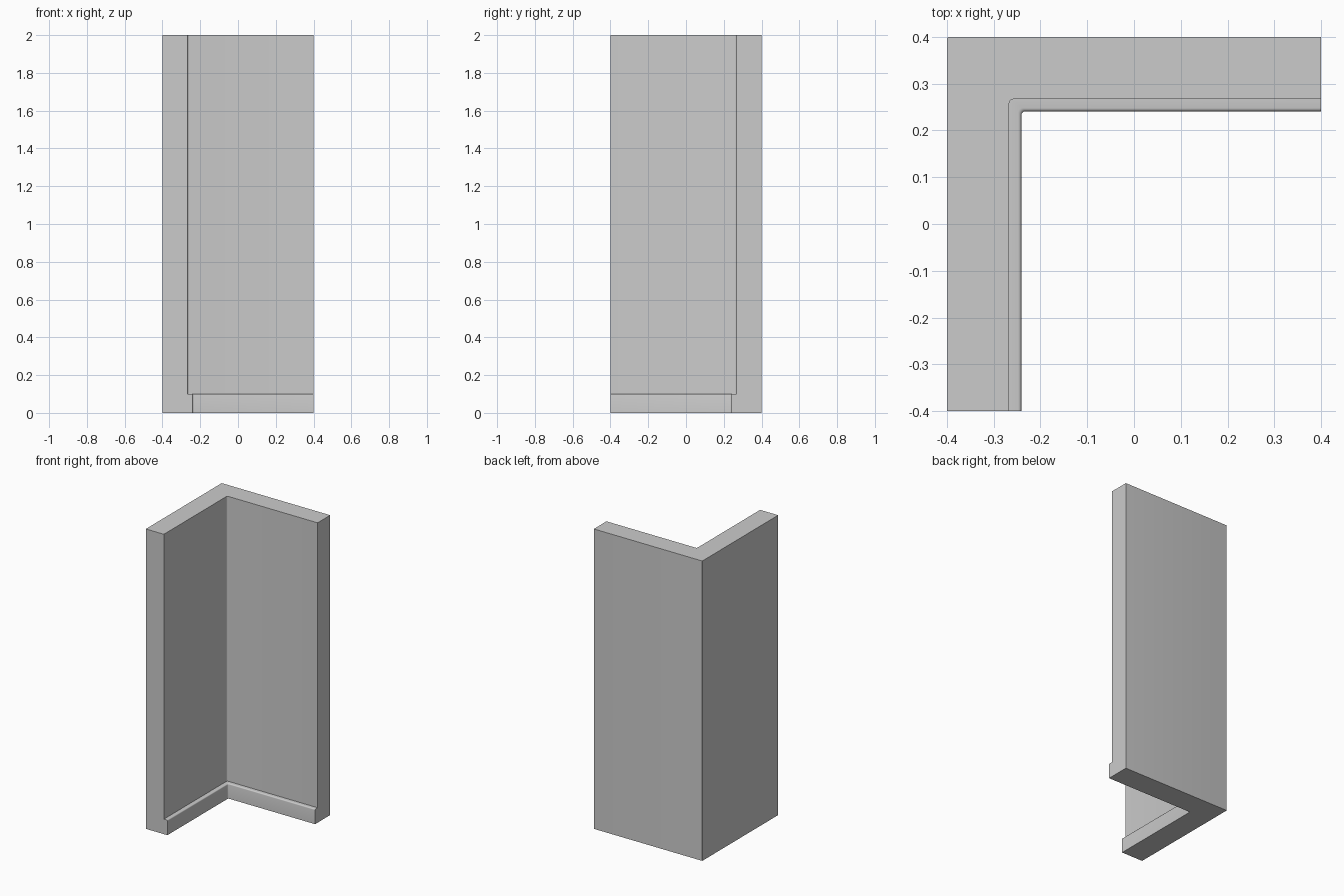
import bpy, bmesh, math

if "Cube" in bpy.data.objects:
    bpy.data.objects.remove(bpy.data.objects["Cube"])

HALF, WALL, SKIRT = 0.4, 0.133, 0.159   # half width, wall and skirting depth
SKIRT_H, HEIGHT, EDGE = 0.1, 2.0, 0.007  # skirting height, wall height, rounding

# Wall cross-section: (depth from outer face, height), with rounded skirting edge
profile = [(0, 0), (SKIRT, 0)]
for i in range(5):
    a = math.radians(90 * i / 4)
    profile.append((SKIRT - EDGE + EDGE * math.cos(a), SKIRT_H - EDGE + EDGE * math.sin(a)))
profile += [(WALL, SKIRT_H), (WALL, HEIGHT), (0, HEIGHT)]


def path_at(depth):
    """L-shaped path at a given depth, with a small rounded corner."""
    r = 0.004 if depth == 0 else 0.009
    x, y = -HALF + depth, HALF - depth
    pts = [(x, -HALF)]
    for i in range(5):
        a = math.radians(90 * i / 4)
        pts.append((x + r - r * math.cos(a), y - r + r * math.sin(a)))
    return pts + [(HALF, y)]


# Sweep the section around the corner
bm = bmesh.new()
rails = [[bm.verts.new((x, y, z)) for x, y in path_at(d)] for d, z in profile]
n = len(rails)
for j in range(n):
    a, b = rails[j], rails[(j + 1) % n]
    for k in range(len(a) - 1):
        bm.faces.new((a[k], a[k + 1], b[k + 1], b[k]))

# End faces
bm.faces.new([r[0] for r in rails])
bm.faces.new([r[-1] for r in reversed(rails)])
bmesh.ops.recalc_face_normals(bm, faces=bm.faces[:])

mesh = bpy.data.meshes.new("corner_wall")
bm.to_mesh(mesh)
bm.free()
wall = bpy.data.objects.new("corner_wall_with_skirting", mesh)
bpy.context.collection.objects.link(wall)
bpy.context.view_layer.objects.active = wall
wall.select_set(True)
bpy.ops.object.shade_smooth_by_angle(angle=math.radians(30))
